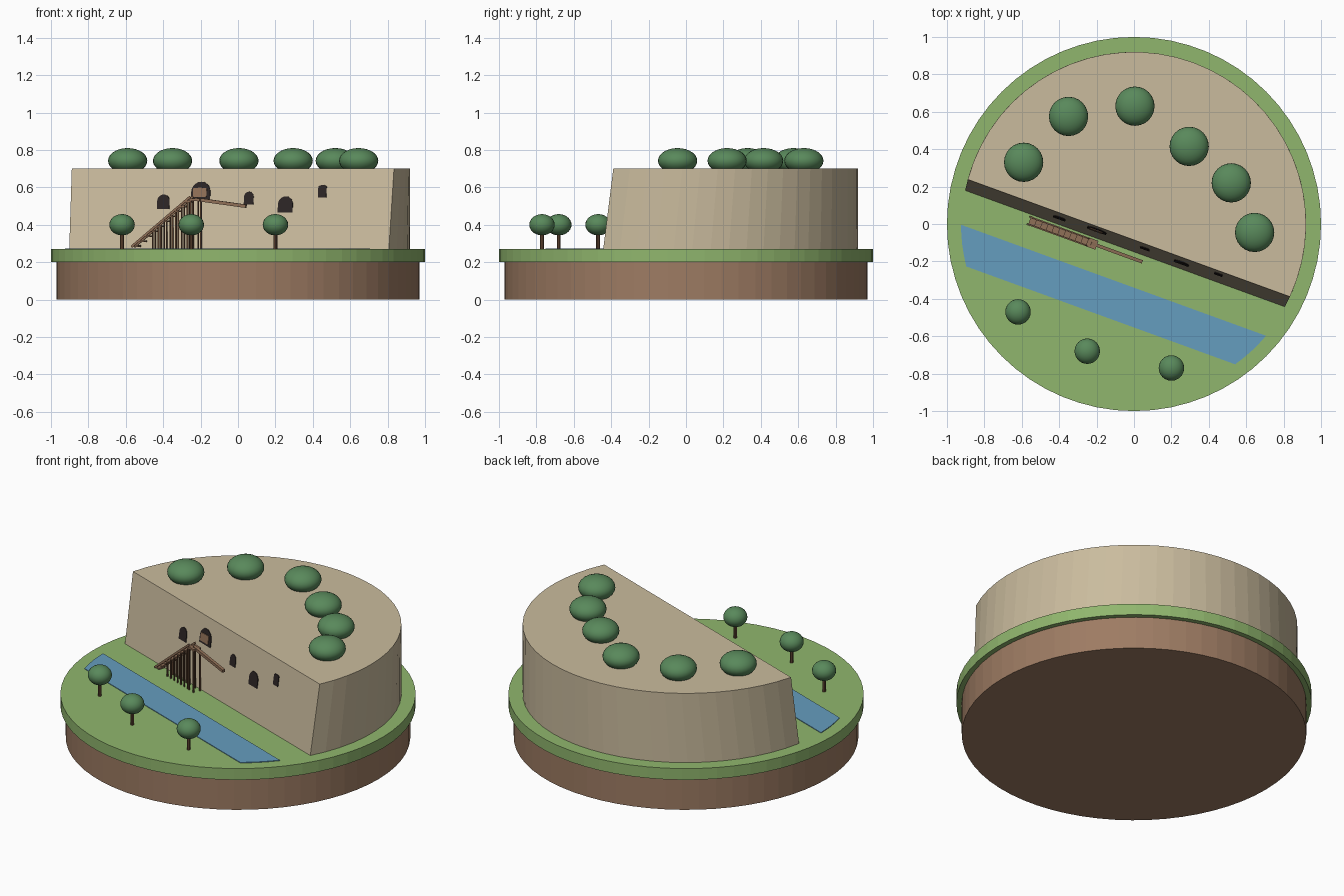
import bpy, bmesh, math
from mathutils import Vector, Matrix

cube = bpy.data.objects.get("Cube")
if cube:
    bpy.data.objects.remove(cube, do_unlink=True)

# The cliff, stream and stairs share a frame turned about z:
# u runs along the cliff face, v points into the cliff.
TURN = Matrix.Rotation(math.radians(-20), 4, 'Z')
GROUND, CLIFF_TOP = 0.27, 0.70


def material(name, rgb):
    m = bpy.data.materials.new(name)
    m.use_nodes = True
    m.diffuse_color = (*rgb, 1)
    m.node_tree.nodes["Principled BSDF"].inputs["Base Color"].default_value = (*rgb, 1)
    return m


soil = material("soil brown", (0.34, 0.20, 0.125))
grass = material("grass green", (0.28, 0.47, 0.155))
stone = material("sandstone", (0.59, 0.50, 0.34))
water = material("water blue", (0.13, 0.34, 0.52))
leaf = material("leaf green", (0.10, 0.25, 0.105))
bark = material("bark brown", (0.15, 0.075, 0.04))
wood = material("wood brown", (0.28, 0.16, 0.095))
dark = material("dark opening", (0.025, 0.018, 0.018))


def finish(name, bm, mat, turned=False):
    if turned:
        bm.transform(TURN)
    bmesh.ops.recalc_face_normals(bm, faces=bm.faces)
    mesh = bpy.data.meshes.new(name)
    bm.to_mesh(mesh)
    bm.free()
    mesh.materials.append(mat)
    obj = bpy.data.objects.new(name, mesh)
    bpy.context.collection.objects.link(obj)
    return obj


def loft(name, lower, upper, mat, turned=True):
    """Closed solid between two matching rings."""
    bm = bmesh.new()
    a = [bm.verts.new(p) for p in lower]
    b = [bm.verts.new(p) for p in upper]
    bm.faces.new(a)
    bm.faces.new(b)
    for i in range(len(a)):
        j = (i + 1) % len(a)
        bm.faces.new((a[i], a[j], b[j], b[i]))
    return finish(name, bm, mat, turned)


def disc(name, radius, z0, z1, mat, centre=(0, 0), sides=64):
    rings = []
    for z in (z0, z1):
        rings.append([(centre[0] + radius * math.cos(math.tau * i / sides),
                       centre[1] + radius * math.sin(math.tau * i / sides), z)
                      for i in range(sides)])
    return loft(name, *rings, mat, turned=False)


def add_box(bm, centre, size, pitch=0):
    m = (Matrix.Translation(centre) @ Matrix.Rotation(pitch, 4, 'Y')
         @ Matrix.Diagonal((*size, 1)))
    bmesh.ops.create_cube(bm, size=1, matrix=m)


def add_beam(bm, start, end, width, height):
    a, b = Vector(start), Vector(end)
    d = b - a
    add_box(bm, (a + b) / 2, (d.length, width, height), -math.atan2(d.z, d.x))


def ball(name, centre, radius, height):
    bm = bmesh.new()
    m = Matrix.Translation(centre) @ Matrix.Diagonal((radius, radius, height, 1))
    bmesh.ops.create_uvsphere(bm, u_segments=24, v_segments=14, radius=1, matrix=m)
    for f in bm.faces:
        f.smooth = True
    return finish(name, bm, leaf)


# Island
disc("soil_base", 0.97, 0, 0.20, soil)
disc("grass_disc", 1.0, 0.20, GROUND, grass)


# Cliff: a round plateau cut by a slightly leaning face
def cliff_ring(cut, z, radius=0.92, steps=32):
    start = math.asin(cut / radius)
    span = math.pi - 2 * start
    return [(radius * math.cos(start + span * i / steps),
             radius * math.sin(start + span * i / steps), z) for i in range(steps + 1)]


loft("cliff", cliff_ring(-0.14, GROUND), cliff_ring(-0.08, CLIFF_TOP), stone)


def wall_v(z):
    return -0.14 + 0.06 * (z - GROUND) / (CLIFF_TOP - GROUND)


# Stream
def stream_ring(z, near=-0.52, far=-0.32, radius=0.925, steps=4):
    right = []
    for i in range(steps + 1):
        v = near + (far - near) * i / steps
        right.append((math.sqrt(radius ** 2 - v ** 2), v, z))
    return right + [(-u, v, z) for u, v, z in reversed(right)]


loft("stream", stream_ring(GROUND - 0.01), stream_ring(GROUND + 0.004), water)


# Openings: arched plates lying on the leaning cliff face
def arch_plate(name, x, z0, z1, width, mat, out, rise=1.0, steps=10):
    u = (x - math.sin(math.radians(20)) * wall_v(z0)) / math.cos(math.radians(20))
    r = width / 2
    outline = [(u - r, z0), (u + r, z0)]
    for i in range(steps + 1):
        a = math.pi * i / steps
        outline.append((u + r * math.cos(a), z1 - r * rise * (1 - math.sin(a))))
    front = [(p, wall_v(z) - out, z) for p, z in outline]
    back = [(p, wall_v(z) + 0.004, z) for p, z in outline]
    return loft(name, front, back, mat)


openings = [("window_1", -0.40, 0.483, 0.562, 0.07), ("doorway", -0.20, 0.535, 0.63, 0.108),
            ("window_2", 0.057, 0.508, 0.577, 0.054), ("window_3", 0.252, 0.465, 0.552, 0.084),
            ("window_4", 0.45, 0.545, 0.612, 0.047)]
for name, x, z0, z1, width in openings:
    arch_plate(name, x, z0, z1, width, dark, 0.004, 0.4 if name == "window_4" else 1.0)
arch_plate("door", -0.203, 0.548, 0.598, 0.076, wood, 0.008, 0.1)

# Staircase with treads, side rails and posts
STAIR_V, FOOT, HEAD, STEPS = -0.175, -0.53, -0.20, 10
treads, posts, rails = bmesh.new(), bmesh.new(), bmesh.new()
run = (HEAD - FOOT) / STEPS
rise = (0.535 - GROUND) / STEPS
for i in range(STEPS):
    u = FOOT + run * (i + 0.5)
    z = GROUND + rise * (i + 0.6)
    add_box(treads, (u, STAIR_V, z), (run * 1.05, 0.044, 0.009))
    if i > 2:
        for side in (-1, 1):
            add_box(posts, (u, STAIR_V + side * 0.019, (z + GROUND) / 2),
                    (0.007, 0.007, z - GROUND))
add_box(treads, ((HEAD - 0.15) / 2, STAIR_V, 0.533), (0.055, 0.05, 0.012))
for side in (-1, 1):
    v = STAIR_V + side * 0.021
    add_beam(rails, (FOOT - 0.005, v, GROUND + 0.012), (HEAD, v, 0.55), 0.007, 0.012)
    for u in (HEAD, -0.155):
        add_box(posts, (u, v, (GROUND + 0.535) / 2), (0.008, 0.008, 0.535 - GROUND))
finish("stair_treads", treads, wood, True)
finish("stair_posts", posts, bark, True)
finish("stair_rails", rails, wood, True)

# Sloping walkway beam leaving the landing
beam = bmesh.new()
add_beam(beam, (-0.18, STAIR_V, 0.537), (0.11, STAIR_V, 0.499), 0.018, 0.018)
finish("walkway_beam", beam, wood, True)

# Bushes on the plateau
bushes = [(-0.59, 0.33), (-0.35, 0.575), (0.005, 0.63), (0.295, 0.415), (0.52, 0.22), (0.645, -0.045)]
for i, (x, y) in enumerate(bushes):
    ball(f"bush_{i + 1}", (x, y, 0.742), 0.105, 0.068)

# Trees by the stream
for i, (x, y) in enumerate([(-0.62, -0.47), (-0.25, -0.68), (0.20, -0.77)]):
    disc(f"tree_trunk_{i + 1}", 0.01, GROUND - 0.01, 0.37, bark, (x, y), 8)
    ball(f"tree_crown_{i + 1}", (x, y, 0.40), 0.068, 0.057)
